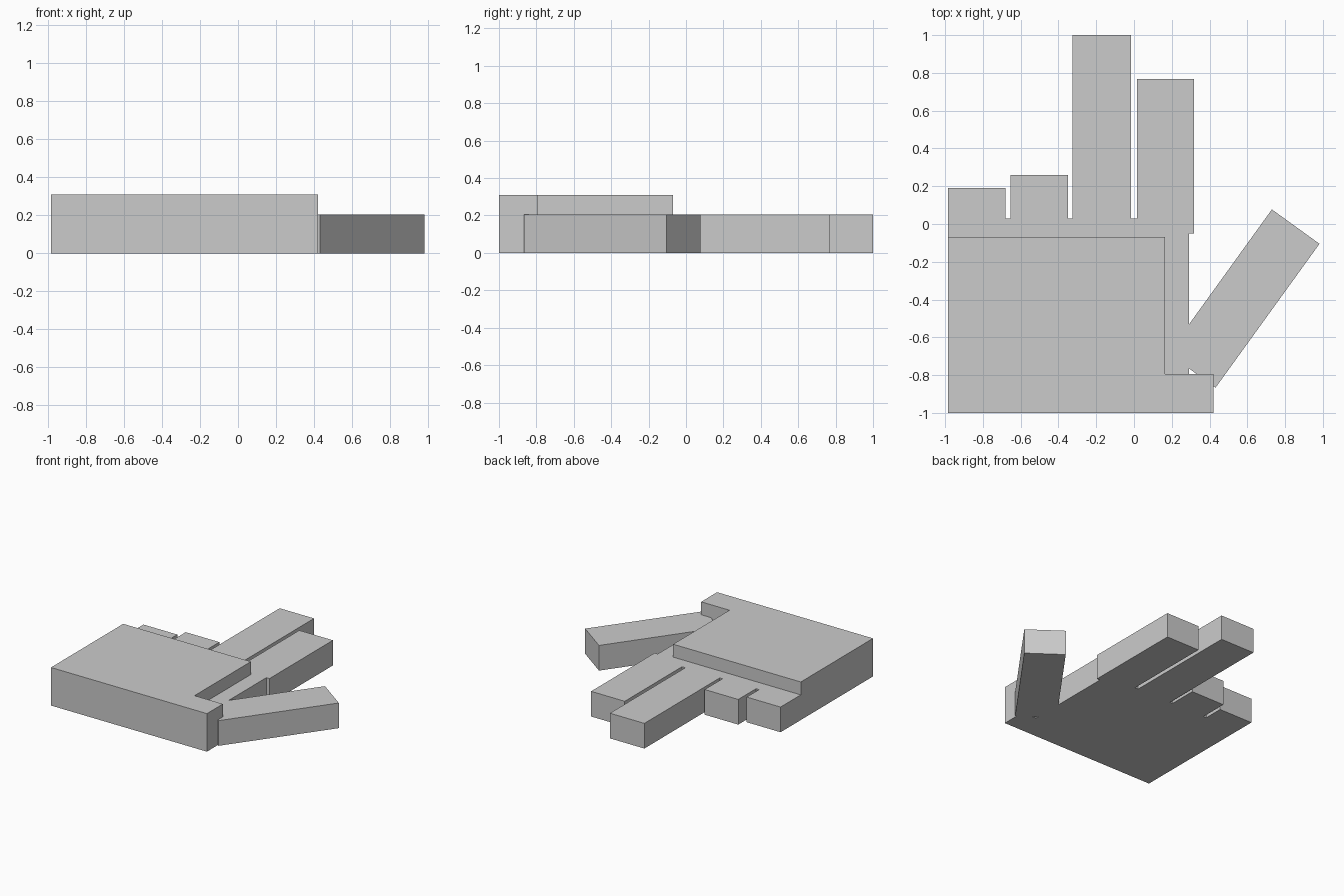
import bpy, bmesh

if "Cube" in bpy.data.objects:
    bpy.data.objects.remove(bpy.data.objects["Cube"])


def prism(name, outline, height):
    """Extrude a flat counter-clockwise outline upward from z = 0."""
    bm = bmesh.new()
    face = bm.faces.new([bm.verts.new((x, y, 0)) for x, y in outline])
    top = bmesh.ops.extrude_face_region(bm, geom=[face], use_keep_orig=True)
    verts = [v for v in top["geom"] if isinstance(v, bmesh.types.BMVert)]
    bmesh.ops.translate(bm, verts=verts, vec=(0, 0, height))
    bmesh.ops.recalc_face_normals(bm, faces=bm.faces)
    mesh = bpy.data.meshes.new(name)
    bm.to_mesh(mesh)
    bm.free()
    obj = bpy.data.objects.new(name, mesh)
    bpy.context.collection.objects.link(obj)
    return obj


LOW, HIGH = 0.205, 0.31
LEFT, SLAB_X, PALM_X, HEEL_X = -0.985, 0.165, 0.29, 0.42
SLAB_Y, HEEL_Y, GAP_Y = -0.07, -0.795, 0.03

# Thick back of the hand with the heel reaching under the thumb
prism("hand_back", [(LEFT, -1), (HEEL_X, -1), (HEEL_X, HEEL_Y),
                    (SLAB_X, HEEL_Y), (SLAB_X, SLAB_Y), (LEFT, SLAB_Y)], HIGH)

# Thinner palm edge and four fingers: (right, left, tip), two of them folded
fingers = [(0.318, 0.015, 0.767), (-0.015, -0.325, 1.0),
           (-0.35, -0.653, 0.26), (-0.68, LEFT, 0.19)]
outline = [(LEFT, SLAB_Y), (SLAB_X, SLAB_Y), (SLAB_X, HEEL_Y),
           (PALM_X, HEEL_Y), (PALM_X, -0.05)]
for i, (right, left, tip) in enumerate(fingers):
    base_right = -0.05 if i == 0 else GAP_Y
    outline += [(right, base_right), (right, tip), (left, tip)]
    if i < 3:
        outline.append((left, GAP_Y))
prism("palm_and_fingers", outline, LOW)

# Slanted thumb, trimmed where it meets the palm and heel
prism("thumb", [(PALM_X, -0.533), (PALM_X, -0.764), (0.333, HEEL_Y),
                (HEEL_X, HEEL_Y), (HEEL_X, -0.858), (0.432, -0.866),
                (0.982, -0.105), (0.73, 0.077)], LOW)
